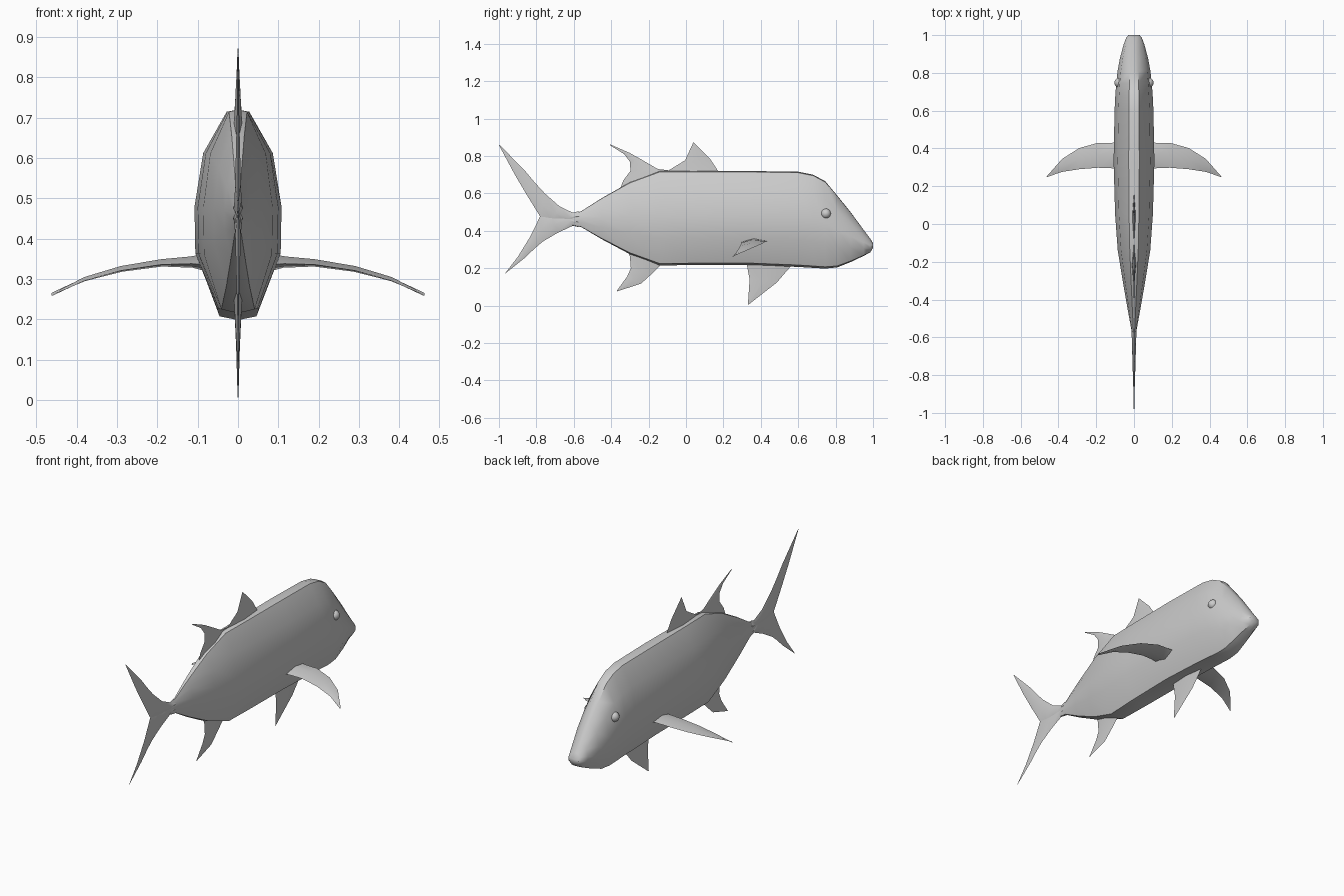
import bpy, bmesh, math
from mathutils import Vector


def loft(name, rings):
    """Skin a list of closed rings and cap both ends."""
    bm = bmesh.new()
    rows = [[bm.verts.new(p) for p in ring] for ring in rings]
    n = len(rows[0])
    for a, b in zip(rows, rows[1:]):
        for i in range(n):
            bm.faces.new((a[i], a[(i + 1) % n], b[(i + 1) % n], b[i]))
    bm.faces.new(rows[0])
    bm.faces.new(rows[-1][::-1])
    bmesh.ops.recalc_face_normals(bm, faces=bm.faces)
    return finish(name, bm)


def finish(name, bm, angle=40):
    mesh = bpy.data.meshes.new(name)
    bm.to_mesh(mesh)
    bm.free()
    ob = bpy.data.objects.new(name, mesh)
    bpy.context.collection.objects.link(ob)
    bpy.ops.object.select_all(action='DESELECT')
    ob.select_set(True)
    bpy.context.view_layer.objects.active = ob
    bpy.ops.object.shade_smooth_by_angle(angle=math.radians(angle))
    return ob


def fin(name, stations, thick_axis):
    """Thin diamond-section fin from (edge, edge, half thickness) stations."""
    rings = []
    for a, b, t in stations:
        a, b = Vector(a), Vector(b)
        mid, off = (a + b) / 2, Vector(thick_axis) * t
        rings.append((a, mid + off, b, mid - off))
    return loft(name, rings)


def flat_fin(name, pairs, root=0.011):
    """Upright fin on the centre plane from pairs of (y, z) points, root to tip."""
    n = len(pairs) - 1
    return fin(name, [((0, a[0], a[1]), (0, b[0], b[1]), root * (1 - i / n) + 0.001)
                      for i, (a, b) in enumerate(pairs)], (1, 0, 0))


# Body: one faceted cross-section scaled along the length (y, top, bottom, half width)
half = [(0, 1), (0.26, 0.98), (0.80, 0.57), (1, 0.04), (0.98, -0.42), (0.48, -0.96), (0, -1)]
section = half + [(-x, z) for x, z in half[-2:0:-1]]
body = [(-0.61, 0.49, 0.43, 0.008), (-0.56, 0.505, 0.42, 0.014), (-0.45, 0.575, 0.355, 0.034),
        (-0.30, 0.66, 0.275, 0.060), (-0.14, 0.72, 0.215, 0.086), (0.05, 0.72, 0.217, 0.100),
        (0.33, 0.72, 0.218, 0.108), (0.60, 0.716, 0.207, 0.103), (0.68, 0.70, 0.202, 0.099),
        (0.745, 0.665, 0.198, 0.094), (0.81, 0.587, 0.205, 0.087), (0.88, 0.50, 0.233, 0.074),
        (0.95, 0.405, 0.266, 0.055), (0.985, 0.358, 0.285, 0.042), (1.0, 0.335, 0.308, 0.030)]
loft("body", [[(x * w, y, (t + b) / 2 + z * (t - b) / 2) for x, z in section]
              for y, t, b, w in body])

# Fins on the back and belly
flat_fin("front_dorsal_fin", [((-0.13, 0.69), (0.20, 0.69)), ((-0.09, 0.725), (0.17, 0.722)),
                              ((-0.005, 0.777), (0.13, 0.783)), ((0.039, 0.872), (0.042, 0.872))])
flat_fin("rear_dorsal_fin", [((-0.35, 0.63), (-0.09, 0.70)), ((-0.335, 0.67), (-0.095, 0.724)),
                             ((-0.297, 0.72), (-0.15, 0.73)), ((-0.30, 0.77), (-0.245, 0.785)),
                             ((-0.33, 0.81), (-0.30, 0.816)), ((-0.407, 0.858), (-0.405, 0.862))])
flat_fin("anal_fin", [((-0.31, 0.29), (-0.11, 0.23)), ((-0.30, 0.262), (-0.14, 0.212)),
                      ((-0.295, 0.20), (-0.187, 0.166)), ((-0.315, 0.155), (-0.24, 0.118)),
                      ((-0.371, 0.078), (-0.369, 0.076))])
flat_fin("pelvic_fin", [((0.32, 0.24), (0.59, 0.24)), ((0.326, 0.215), (0.56, 0.21)),
                        ((0.34, 0.14), (0.485, 0.123)), ((0.331, 0.006), (0.335, 0.006))])

# Forked tail in two lobes meeting at the stalk
flat_fin("tail_upper_lobe", [((-0.57, 0.45), (-0.575, 0.505)), ((-0.64, 0.45), (-0.605, 0.497)),
                             ((-0.72, 0.455), (-0.675, 0.53)), ((-0.78, 0.477), (-0.755, 0.60)),
                             ((-0.85, 0.59), (-0.81, 0.66)), ((-0.915, 0.70), (-0.86, 0.72)),
                             ((-1.0, 0.858), (-0.997, 0.86))], 0.012)
flat_fin("tail_lower_lobe", [((-0.57, 0.475), (-0.575, 0.42)), ((-0.64, 0.48), (-0.605, 0.427)),
                             ((-0.72, 0.48), (-0.685, 0.39)), ((-0.78, 0.477), (-0.765, 0.343)),
                             ((-0.835, 0.365), (-0.81, 0.305)), ((-0.90, 0.26), (-0.86, 0.257)),
                             ((-0.968, 0.172), (-0.966, 0.172))], 0.012)

# Pectoral fins and eyes, both sides
pectoral = [(0.08, 0.44, 0.29, 0.340, 0.022), (0.115, 0.43, 0.295, 0.342, 0.014),
            (0.19, 0.43, 0.298, 0.340, 0.009), (0.29, 0.402, 0.290, 0.325, 0.007),
            (0.38, 0.345, 0.276, 0.300, 0.005), (0.462, 0.252, 0.248, 0.262, 0.001)]
for side, s in (("left", -1), ("right", 1)):
    fin(side + "_pectoral_fin", [((s * x, lead, z + 0.004), (s * x, trail, z - 0.004), t)
                                 for x, lead, trail, z, t in pectoral], (s * 0.2, 0, 1))
    bm = bmesh.new()
    bmesh.ops.create_uvsphere(bm, u_segments=16, v_segments=10, radius=0.027)
    bmesh.ops.translate(bm, verts=bm.verts, vec=(s * 0.077, 0.748, 0.492))
    finish(side + "_eye", bm)
